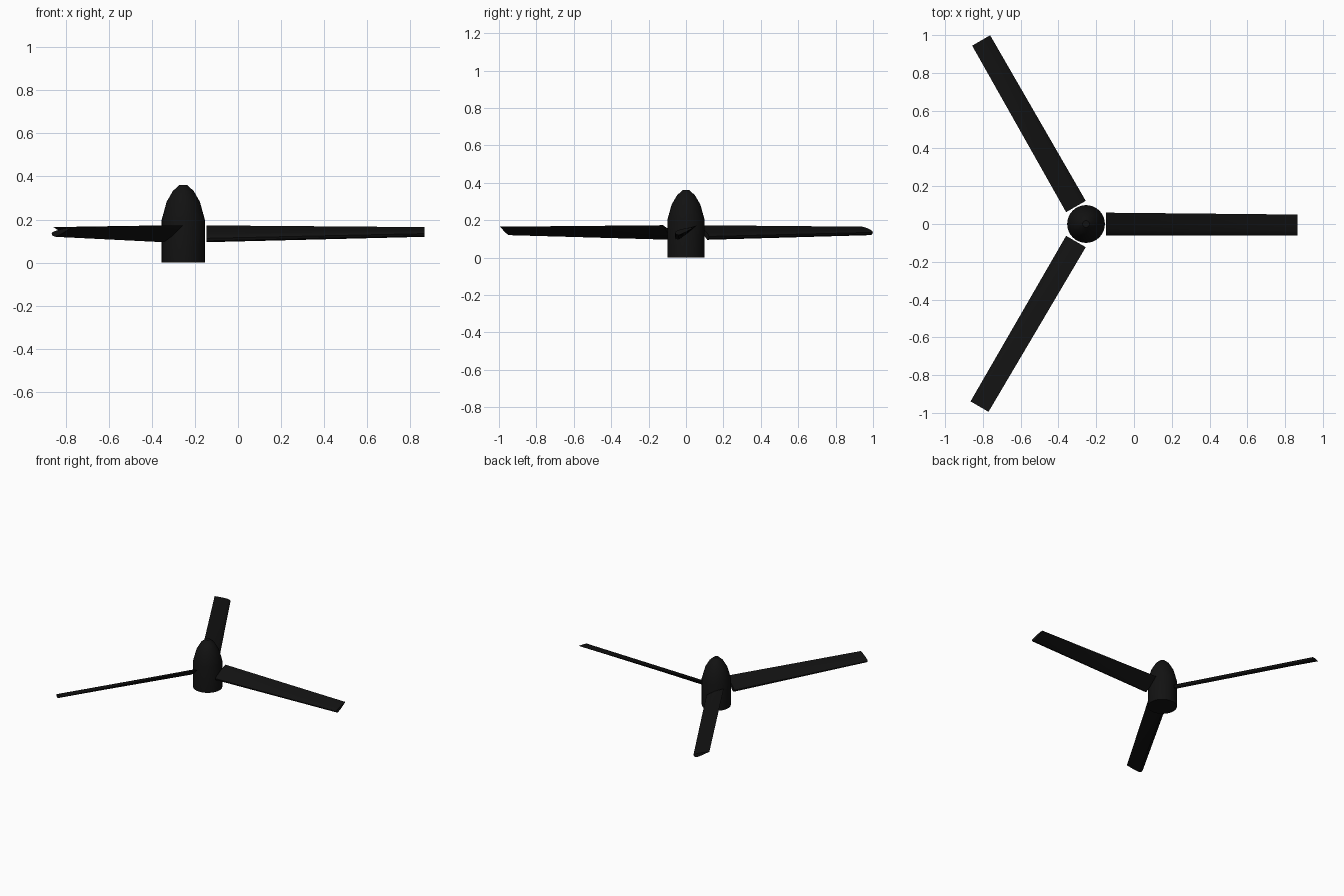
import bpy, bmesh
from math import cos, sin, tau

if "Cube" in bpy.data.objects:
    bpy.data.objects.remove(bpy.data.objects["Cube"])

HUB_X = -0.254
black = bpy.data.materials.new("black")
black.diffuse_color = (0.006, 0.006, 0.006, 1)
black.use_nodes = True
black.node_tree.nodes["Principled BSDF"].inputs["Base Color"].default_value = black.diffuse_color


def make_object(name, bm, angle):
    bmesh.ops.recalc_face_normals(bm, faces=bm.faces)
    mesh = bpy.data.meshes.new(name)
    bm.to_mesh(mesh)
    bm.free()
    mesh.materials.append(black)
    obj = bpy.data.objects.new(name, mesh)
    bpy.context.collection.objects.link(obj)
    obj.location.x = HUB_X
    bpy.ops.object.select_all(action='DESELECT')
    obj.select_set(True)
    bpy.context.view_layer.objects.active = obj
    bpy.ops.object.shade_smooth_by_angle(angle=angle)
    return obj


def loft(rings):
    """Skin a stack of closed rings and cap both ends."""
    bm = bmesh.new()
    rows = [[bm.verts.new(p) for p in ring] for ring in rings]
    n = len(rows[0])
    for a, b in zip(rows, rows[1:]):
        for i in range(n):
            j = (i + 1) % n
            bm.faces.new((a[i], a[j], b[j], b[i]))
    bm.faces.new(rows[0])
    bm.faces.new(rows[-1])
    return bm


# Hub: straight barrel with a bullet nose
SIDES = 32
profile = [(0.1, 0), (0.1, 0.2), (0.077, 0.283), (0.048, 0.333), (0.018, 0.36)]
rings = [[(r * cos(tau * i / SIDES), r * sin(tau * i / SIDES), z)
          for i in range(SIDES)] for r, z in profile]
make_object("hub", loft(rings), 0.6)

# Blades: wing sections (across, height), pitched more at the root than the tip
root = [(-0.06, 0.113), (-0.056, 0.101), (-0.042, 0.095), (0.0, 0.122),
        (0.06, 0.173), (0.0, 0.152), (-0.035, 0.134), (-0.053, 0.124)]
tip = [(-0.06, 0.135), (-0.054, 0.125), (-0.038, 0.12), (0.0, 0.137),
       (0.05, 0.165), (0.0, 0.157), (-0.035, 0.149), (-0.053, 0.142)]
STEPS = 6
for k in range(3):
    sections = []
    for s in range(STEPS + 1):
        t = s / STEPS
        x = 0.107 + (1.119 - 0.107) * t
        sections.append([(x, a[0] + (b[0] - a[0]) * t, a[1] + (b[1] - a[1]) * t)
                         for a, b in zip(root, tip)])
    blade = make_object(f"blade_{k + 1}", loft(sections), 0.6)
    blade.rotation_euler.z = k * tau / 3
